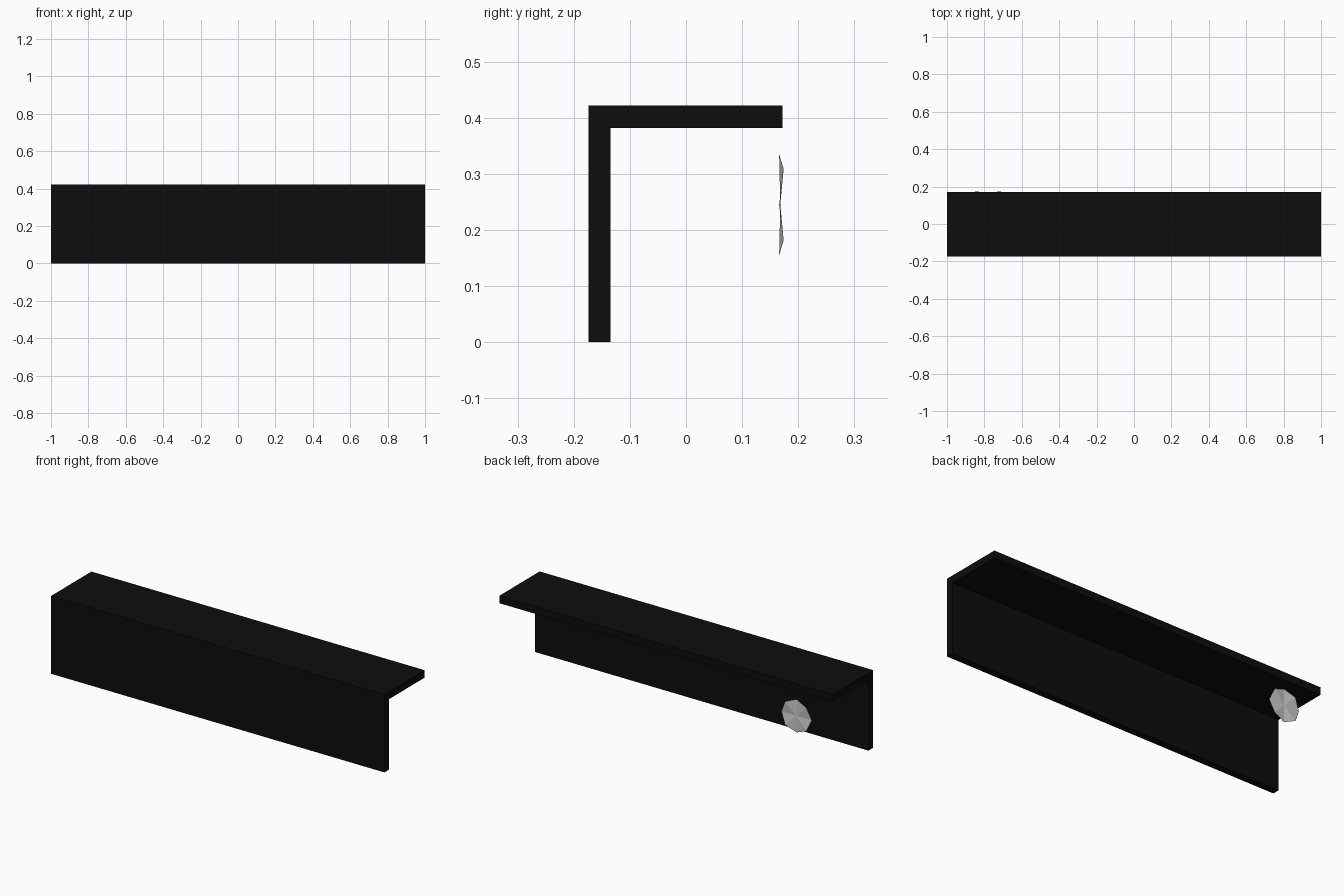
import bpy, bmesh, math

if "Cube" in bpy.data.objects:
    bpy.data.objects.remove(bpy.data.objects["Cube"])

black = bpy.data.materials.new("black")
black.diffuse_color = (0.004, 0.004, 0.004, 1)
black.use_nodes = True
black.node_tree.nodes["Principled BSDF"].inputs["Base Color"].default_value = black.diffuse_color


def make_object(name, bm, mat=None):
    bmesh.ops.recalc_face_normals(bm, faces=bm.faces)
    mesh = bpy.data.meshes.new(name)
    bm.to_mesh(mesh)
    bm.free()
    ob = bpy.data.objects.new(name, mesh)
    bpy.context.collection.objects.link(ob)
    if mat:
        mesh.materials.append(mat)
    return ob


# L-shaped bar: upright front panel with a top shelf, extruded along x
profile = [(-0.174, 0), (-0.135, 0), (-0.135, 0.382),
           (0.172, 0.382), (0.172, 0.422), (-0.174, 0.422)]
bm = bmesh.new()
face = bm.faces.new([bm.verts.new((-1, y, z)) for y, z in profile])
ext = bmesh.ops.extrude_face_region(bm, geom=[face])
new_verts = [g for g in ext["geom"] if isinstance(g, bmesh.types.BMVert)]
bmesh.ops.translate(bm, vec=(2, 0, 0), verts=new_verts)
if face.is_valid and len(bm.faces) == 7:
    bm.faces.new([v for v in face.verts])
make_object("angle_panel", bm, black)

# Thin, slightly warped octagonal disc floating behind the panel
bm = bmesh.new()
rim = []
for i in range(8):
    a = i * math.pi / 4
    y = 0.174 if i % 2 else 0.166
    rim.append(bm.verts.new((-0.78 - 0.091 * math.cos(a), y,
                             0.245 + 0.09 * math.sin(a))))
centre = bm.verts.new((-0.78, 0.168, 0.245))
for i in range(8):
    bm.faces.new((rim[i], rim[(i + 1) % 8], centre))
make_object("octagon_disc", bm)
